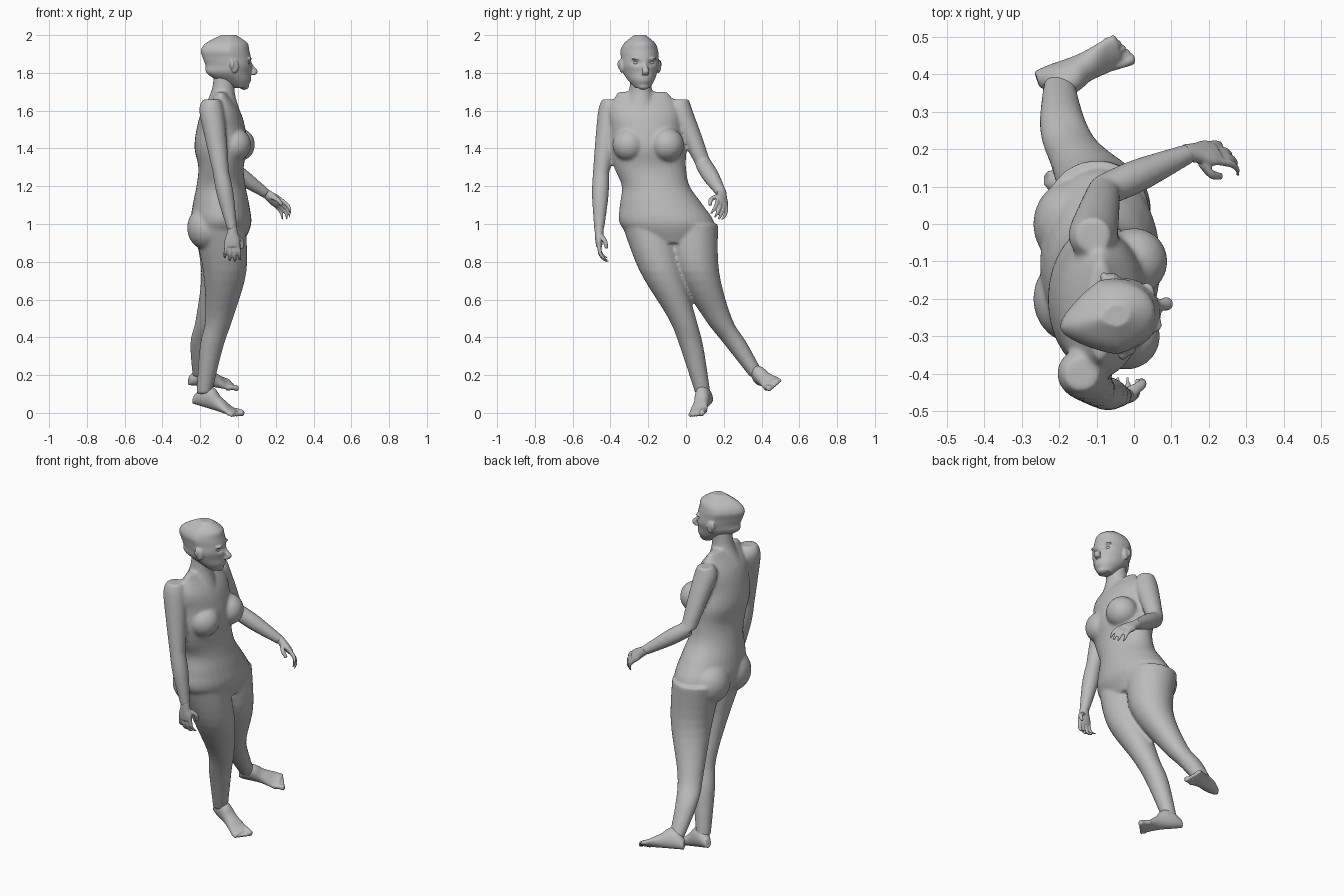
import bpy, bmesh, math
from mathutils import Vector, Matrix

if "Cube" in bpy.data.objects:
    bpy.data.objects.remove(bpy.data.objects["Cube"], do_unlink=True)

GREY = (.5, .5, .5, 1)
skin = bpy.data.materials.new("plain grey")
skin.use_nodes = True
skin.diffuse_color = GREY
skin.node_tree.nodes["Principled BSDF"].inputs["Base Color"].default_value = GREY

X, Y, Z = Matrix.Identity(3)


def spline(rows, steps=5):
    """Smooth interpolation through rows of numbers."""
    result = []
    for index, (start, end) in enumerate(zip(rows, rows[1:])):
        before = rows[max(index - 1, 0)]
        after = rows[min(index + 2, len(rows) - 1)]
        for step in range(steps):
            t = step / steps
            ease = t * t * (3 - 2 * t)
            leave = t * (1 - t) ** 2 / 2
            arrive = t * t * (t - 1) / 2
            result.append([b + (c - b) * ease + (c - a) * leave + (d - b) * arrive
                           for a, b, c, d in zip(before, start, end, after)])
    return result + [rows[-1]]


def loft(bm, rows, across=X, depth=Y, pinch=0, sides=32):
    """Closed tube; each row is x, y, z, half size across, half size in depth."""
    rings = []
    for x, y, z, half_across, half_depth in spline(rows):
        ring = []
        for side in range(sides):
            angle = math.tau * side / sides
            taper = 1 - pinch * max(0, -math.cos(angle))
            ring.append(bm.verts.new(Vector((x, y, z))
                                     + across * half_across * math.cos(angle)
                                     + depth * half_depth * math.sin(angle) * taper))
        rings.append(ring)
    for lower, upper in zip(rings, rings[1:]):
        for side in range(sides):
            following = (side + 1) % sides
            bm.faces.new((lower[side], lower[following], upper[following], upper[side]))
    bm.faces.new(rings[0])
    bm.faces.new(rings[-1])


def tube(bm, points, radii, axis=Z):
    """Round tube through points, with all rings square to the axis."""
    across = axis.orthogonal().normalized()
    rows = [(*point, radius, radius) for point, radius in zip(points, radii)]
    loft(bm, rows, across, axis.cross(across).normalized())


def ball(bm, centre, size):
    matrix = Matrix.Translation(centre) @ Matrix.Diagonal((*size, 1))
    bmesh.ops.create_icosphere(bm, subdivisions=3, radius=1, matrix=matrix)


def finish(name, bm, voxel, relaxing=2):
    """Fuse the overlapping shapes into one smooth skin."""
    bmesh.ops.recalc_face_normals(bm, faces=bm.faces)
    rough = bpy.data.meshes.new(name + " rough")
    bm.to_mesh(rough)
    bm.free()
    part = bpy.data.objects.new(name, rough)
    bpy.context.scene.collection.objects.link(part)
    fuse = part.modifiers.new("fuse", "REMESH")
    fuse.mode = "VOXEL"
    fuse.voxel_size = voxel
    relax = part.modifiers.new("relax", "SMOOTH")
    relax.iterations = relaxing
    evaluated = part.evaluated_get(bpy.context.evaluated_depsgraph_get())
    fused = bpy.data.meshes.new_from_object(evaluated)
    part.modifiers.clear()
    part.data = fused
    bpy.data.meshes.remove(rough)
    fused.name = name
    fused.materials.clear()
    fused.materials.append(skin)
    fused.shade_smooth()
    return part


# Torso: sideways centre, half depth and half width at even heights downward
body = bmesh.new()
torso = [(-.23, .03, .13), (-.22, .1, .19), (-.21, .13, .19), (-.2, .14, .2), (-.19, .12, .19),
         (-.16, .13, .18), (-.13, .15, .22), (-.1, .16, .25), (-.08, .12, .18)]
loft(body, [(-.09, y, 1.7 - level / 10, depth, width)
            for level, (y, depth, width) in enumerate(torso)])

# Neck
tube(body, [(-.09, -.24, 1.6), (-.08, -.24, 1.7), (-.07, -.24, 1.8)], (.1, .062, .056))

# Breasts and buttocks
for side in (-1, 1):
    ball(body, (-.01 + side * .01, -.2 + side * .1, 1.42), (.09, .09, .09))
    ball(body, (-.16, -.1 + side * .1, .98), (.11, .12, .12))


# Legs
def leg(*joints):
    tube(body, joints, (.14, .115, .073, .062, .04))


leg((-.1, -.2, 1), (-.07, -.13, .75), (-.1, -.02, .5), (-.14, .03, .35), (-.18, .09, .1))
leg((-.1, .03, 1), (-.08, .06, .75), (-.15, .17, .5), (-.19, .26, .37), (-.2, .38, .19))


# Arms
def arm(shoulder, elbow, wrist):
    shoulder, elbow, wrist = map(Vector, (shoulder, elbow, wrist))
    tube(body, [shoulder + Z * .06, shoulder, shoulder.lerp(elbow, .5), elbow],
         (.045, .065, .056, .043))
    tube(body, [elbow, elbow.lerp(wrist, .4), wrist], (.043, .044, .026),
         (wrist - elbow).normalized())


RIGHT_WRIST, LEFT_WRIST = (-.03, -.46, .97), (.15, .19, 1.16)
arm((-.14, -.4, 1.6), (-.09, -.45, 1.27), RIGHT_WRIST)
arm((-.11, -.03, 1.6), (-.08, .09, 1.32), LEFT_WRIST)
finish("body", body, .009, 4)


# Hands
def hand(name, wrist, forward, thumbward, palm):
    forward, thumbward, palm = (Vector(way).normalized() for way in (forward, thumbward, palm))
    wrist = Vector(wrist)
    bm = bmesh.new()
    loft(bm, [(*(wrist + forward * reach), width, thick) for reach, width, thick in
              ((-.02, .024, .024), (.02, .03, .023), (.06, .042, .02), (.09, .04, .015))],
         thumbward, palm)
    # Fingers, curling toward the palm
    for finger, length in enumerate((.9, 1, .95, .75)):
        offset = thumbward * (.03 - .02 * finger)
        knuckle = wrist + forward * .08 + offset
        middle = knuckle + forward * .05 * length + offset * .2 + palm * .006
        end = middle + forward * .03 * length + offset * .1 + palm * .02
        tip = end + forward * .01 + palm * .02
        tube(bm, [knuckle, middle, end, tip], (.011, .01, .009, .007), forward)
    # Thumb
    base = wrist + forward * .03 + thumbward * .02 + palm * .01
    joint = base + forward * .03 + thumbward * .03 + palm * .02
    tip = joint + forward * .04 + palm * .01
    tube(bm, [base, joint, tip], (.017, .013, .009), forward)
    finish(name, bm, .005)


hand("right_hand", RIGHT_WRIST, forward=-Z, thumbward=X, palm=Y)
hand("left_hand", LEFT_WRIST, forward=(.8, 0, -.6), thumbward=(.4, -.7, .5), palm=(-.4, -.6, -.6))


# Feet
def foot(name, heel, toe, up, inner_side):
    heel, toe, up = Vector(heel), Vector(toe), Vector(up).normalized()
    forward = toe - heel
    forward -= up * forward.dot(up)
    inward = up.cross(forward).normalized() * inner_side
    bm = bmesh.new()
    # Half width and height at even steps from heel to ball
    sole = [(.02, .05), (.035, .1), (.04, .12), (.04, .11), (.04, .08), (.045, .06), (.05, .04), (.045, .03)]
    loft(bm, [(*(heel + forward * step / len(sole) + up * height / 2), width, height / 2)
              for step, (width, height) in enumerate(sole)], inward, up)
    # Toes, the big one innermost
    for index in range(5):
        radius = .011 if index else .016
        offset = inward * (.036 - .019 * index) + up * radius
        start, end = (heel + offset + forward * along for along in (.76, .97 - .03 * index))
        tube(bm, [start, start.lerp(end, .6) + up * .004, end, end + forward * .03],
             (radius, radius * .9, radius, radius / 2), forward.normalized())
    finish(name, bm, .005)


foot("right_foot", (-.24, .13, .05), (.025, .04, .015), up=(.2, -.26, .94), inner_side=1)
foot("left_foot", (-.265, .4, .15), (-.005, .47, .155), up=(.2, -.5, .8), inner_side=-1)

# Head: forward centre, half depth and half width at even heights downward
head = bmesh.new()
skull = [(0, .04, .03), (-.01, .11, .08), (-.02, .13, .1), (-.01, .13, .1),
         (0, .125, .1), (0, .12, .09), (.03, .09, .07), (.06, .04, .04)]
loft(head, [(x, 0, 2 - level * .04, depth, width) for level, (x, depth, width) in enumerate(skull)],
     pinch=.45)

# Nose, lips and chin
tube(head, [(.11, 0, 1.87), (.12, 0, 1.84), (.14, 0, 1.81), (.13, 0, 1.79)], (.01, .013, .018, .016))
for height in (1.757, 1.769):
    ball(head, (.108, 0, height), (.012, .025, .007))
ball(head, (.085, 0, 1.73), (.025, .03, .02))

# Brows and ears
for side in (-1, 1):
    ball(head, (.1, side * .04, 1.875), (.018, .028, .008))
    ball(head, (.01, side * .1, 1.835), (.022, .013, .036))
    ball(head, (-.005, side * .106, 1.845), (.012, .014, .026))
face = finish("head", head, .005).data

# Eye sockets pressed into the face
for vert in face.vertices:
    for side in (-1, 1):
        away = vert.co - Vector((.107, side * .04, 1.853))
        vert.co.x -= .013 * math.exp(-(away.x / .04) ** 2 - (away.y / .022) ** 2 - (away.z / .014) ** 2)

# The head turns a little to its left
turn = Matrix.Translation((-.05, -.245, 0)) @ Matrix.Rotation(math.radians(13), 4, "Z")
face.transform(turn)

# Eyes
for side, name in ((1, "left_eye"), (-1, "right_eye")):
    eye = bmesh.new()
    ball(eye, (.09, side * .04, 1.853), (.015, .017, .011))
    finish(name, eye, .002).data.transform(turn)
